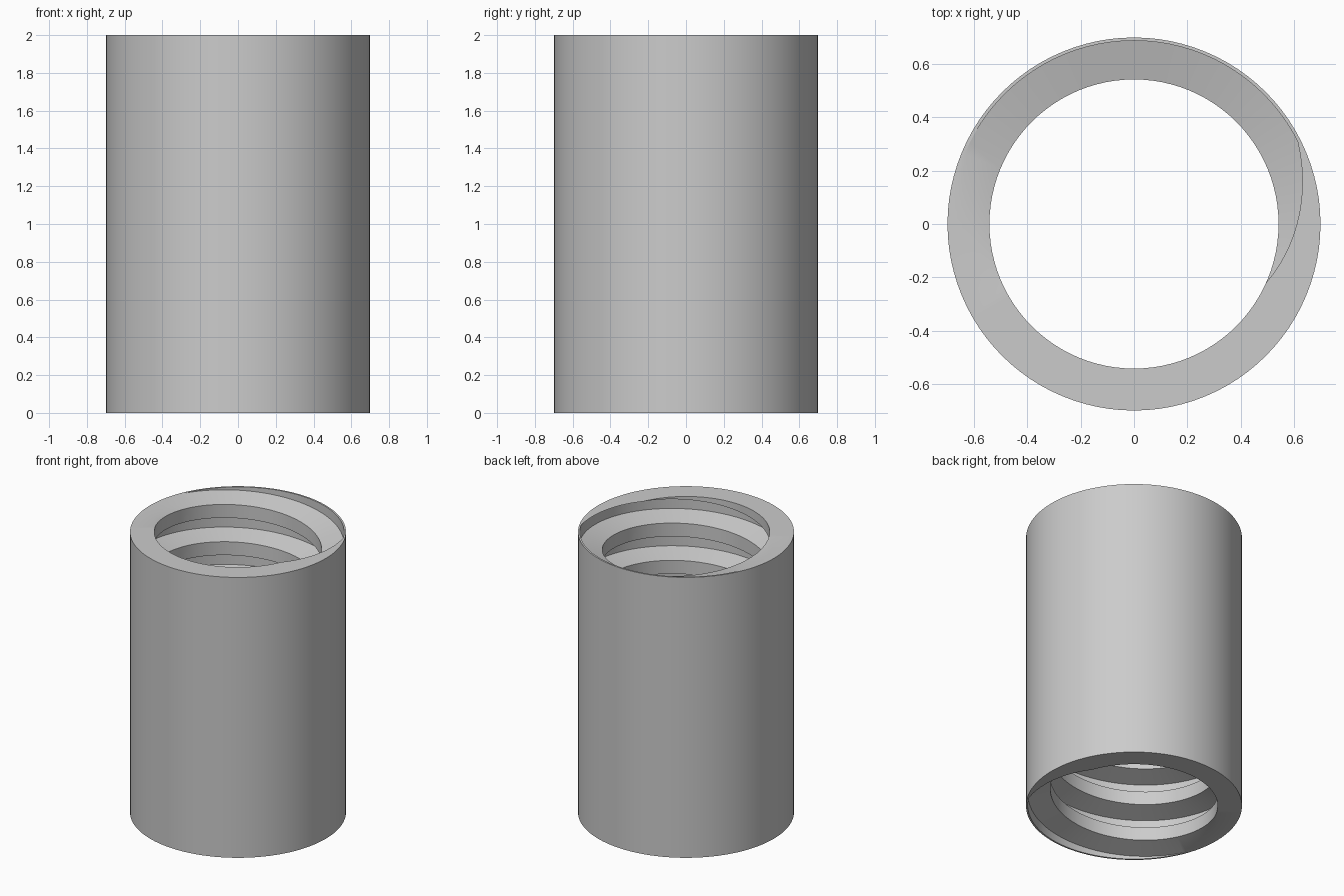
import bpy, bmesh
from math import cos, sin, tau, radians

cube = bpy.data.objects.get("Cube")
if cube:
    bpy.data.objects.remove(cube, do_unlink=True)

HEIGHT, OUTER, MAJOR, MINOR = 2.0, 0.698, 0.686, 0.541
PITCH, FLANK, SEGMENTS = 0.266, 0.0375, 96
FLAT = PITCH / 2 - FLANK
TURNS = 12


def polar(radius, angle, z):
    return (radius * cos(angle), radius * sin(angle), z)


bm = bmesh.new()

# Internal trapezoid thread: four helical lines, joined turn to turn
base = HEIGHT + PITCH * radians(24) / tau - 10 * PITCH
profile = [(MINOR, 0), (MINOR, FLAT), (MAJOR, FLAT + FLANK), (MAJOR, PITCH - FLANK)]
count = SEGMENTS * TURNS
lines = []
for radius, rise in profile:
    lines.append([bm.verts.new(polar(radius, tau * i / SEGMENTS,
                                     base + rise + PITCH * i / SEGMENTS))
                  for i in range(count + 1)])
lines.append(lines[0][SEGMENTS:])
for low, high in zip(lines, lines[1:]):
    for i in range(min(len(low), len(high)) - 1):
        bm.faces.new((low[i], high[i], high[i + 1], low[i + 1]))

# Trim the thread flush with both ends
for z, direction in ((0, -1), (HEIGHT, 1)):
    bmesh.ops.bisect_plane(bm, geom=bm.verts[:] + bm.edges[:] + bm.faces[:], dist=1e-5,
                           plane_co=(0, 0, z), plane_no=(0, 0, direction), clear_outer=True)

# Plain outer wall
rings = [[bm.verts.new(polar(OUTER, tau * i / SEGMENTS, z)) for i in range(SEGMENTS)]
         for z in (0, HEIGHT)]
for i in range(SEGMENTS):
    j = (i + 1) % SEGMENTS
    bm.faces.new((rings[0][i], rings[0][j], rings[1][j], rings[1][i]))

# Flat end faces between the thread and the wall
for z in (0, HEIGHT):
    rim = [e for e in bm.edges if e.is_boundary
           and all(abs(v.co.z - z) < 1e-4 for v in e.verts)]
    bmesh.ops.triangle_fill(bm, edges=rim, use_beauty=True, normal=(0, 0, 1))
bmesh.ops.recalc_face_normals(bm, faces=bm.faces[:])

mesh = bpy.data.meshes.new("threaded_sleeve")
bm.to_mesh(mesh)
bm.free()
sleeve = bpy.data.objects.new("threaded_sleeve", mesh)
bpy.context.collection.objects.link(sleeve)

# Plain grey finish
grey = bpy.data.materials.new("light_grey")
grey.use_nodes = True
grey.diffuse_color = (0.6, 0.6, 0.6, 1)
grey.node_tree.nodes["Principled BSDF"].inputs["Base Color"].default_value = (0.6, 0.6, 0.6, 1)
mesh.materials.append(grey)

bpy.ops.object.select_all(action="DESELECT")
sleeve.select_set(True)
bpy.context.view_layer.objects.active = sleeve
bpy.ops.object.shade_smooth_by_angle(angle=radians(30))
